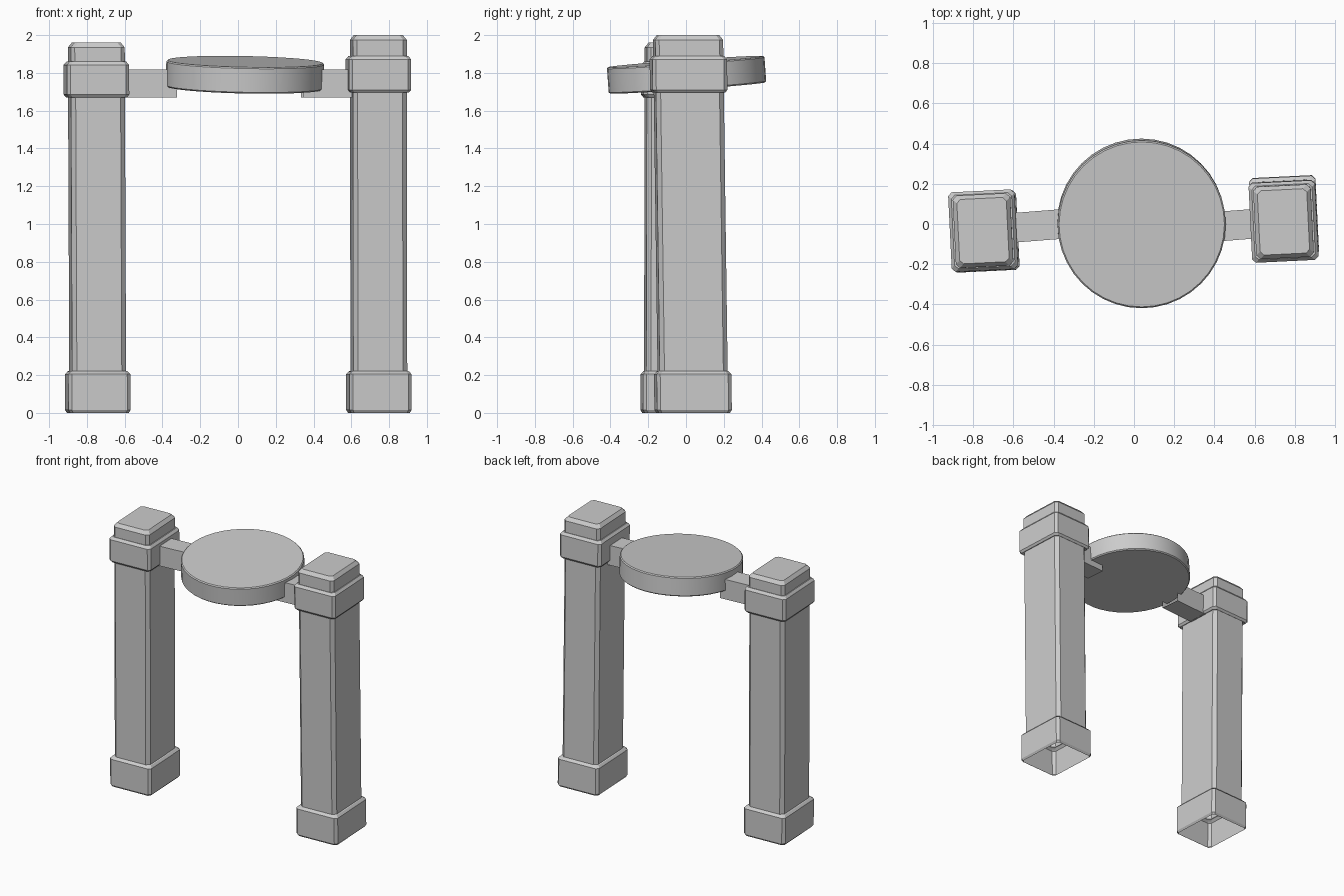
import bpy, bmesh, math
from mathutils import Matrix, Vector

if "Cube" in bpy.data.objects:
    bpy.data.objects.remove(bpy.data.objects["Cube"])


def finish(bm, name, angle=30):
    bmesh.ops.recalc_face_normals(bm, faces=bm.faces)
    me = bpy.data.meshes.new(name)
    bm.to_mesh(me)
    bm.free()
    ob = bpy.data.objects.new(name, me)
    bpy.context.collection.objects.link(ob)
    bpy.ops.object.select_all(action='DESELECT')
    ob.select_set(True)
    bpy.context.view_layer.objects.active = ob
    bpy.ops.object.shade_smooth_by_angle(angle=math.radians(angle))
    return ob


def chamfered(w, d, c):
    # rectangle with cut corners (half sizes w, d), counter-clockwise
    return [(w, -d + c), (w, d - c), (w - c, d), (-w + c, d),
            (-w, d - c), (-w, -d + c), (-w + c, -d), (w - c, -d)]


def post(name, foot, head, collar_lo, collar_hi, top):
    # one lofted column: foot block, shaft, collar and cap, open underneath
    W, D = 0.165, 0.198
    w, d = 0.143, 0.18
    rings = [
        (0.0, W - .01, D - .01, .015), (.015, W, D, .018),
        (.205, W, D, .018), (.22, W - .014, D - .014, .018),
        (.222, w, d, .024),
        (collar_lo + .004, w, d, .024),
        (collar_lo, W - .012, D - .012, .018), (collar_lo + .015, W, D, .018),
        (collar_hi - .018, W, D, .018), (collar_hi, W - .015, D - .015, .018),
        (collar_hi, w, d, .02),
        (top - .025, w, d, .02), (top, w - .02, d - .02, .018),
    ]
    foot, head = Vector(foot), Vector(head)
    rot = Matrix.Rotation(math.radians(2.8), 2)
    bm = bmesh.new()
    prev = None
    for z, hw, hd, c in rings:
        mid = foot.lerp(head, z / collar_hi)
        cur = []
        for p in chamfered(hw, hd, c):
            q = rot @ Vector(p) + mid
            cur.append(bm.verts.new((q.x, q.y, z)))
        if prev:
            for i in range(8):
                j = (i + 1) % 8
                bm.faces.new((prev[i], prev[j], cur[j], cur[i]))
        prev = cur
    bm.faces.new(prev)
    finish(bm, name)


post("left_post", (-0.742, -0.037), (-0.75, -0.033), 1.67, 1.86, 1.96)
post("right_post", (0.746, 0.038), (0.743, 0.012), 1.695, 1.89, 2.0)


# short arms between posts and disc, open at both ends
def arm(name, x0, x1, y):
    bm = bmesh.new()
    bmesh.ops.create_cube(bm, size=1)
    ends = [f for f in bm.faces if abs(f.normal.x) > .9]
    bmesh.ops.delete(bm, geom=ends, context='FACES_ONLY')
    m = (Matrix.Translation(((x0 + x1) / 2, y, 1.745))
         @ Matrix.Rotation(math.radians(4.5), 4, 'Z')
         @ Matrix.Diagonal((x1 - x0, .147, .148, 1)))
    bm.transform(m)
    finish(bm, name)


arm("left_arm", -0.62, -0.328, -0.009)
arm("right_arm", 0.338, 0.62, -0.008)

# tilted round disc with a thin softened rim
bm = bmesh.new()
bmesh.ops.create_cone(bm, cap_ends=True, segments=40,
                      radius1=.418, radius2=.418, depth=.14)
rim = [e for e in bm.edges if abs(e.verts[0].co.z - e.verts[1].co.z) < 1e-4]
bmesh.ops.bevel(bm, geom=rim, offset=.007, segments=1, affect='EDGES')
bm.transform(Matrix.Translation((0.037, 0.003, 1.79))
             @ Matrix.Rotation(math.radians(1.2), 4, 'Y')
             @ Matrix.Rotation(math.radians(4.1), 4, 'X'))
finish(bm, "disc")
